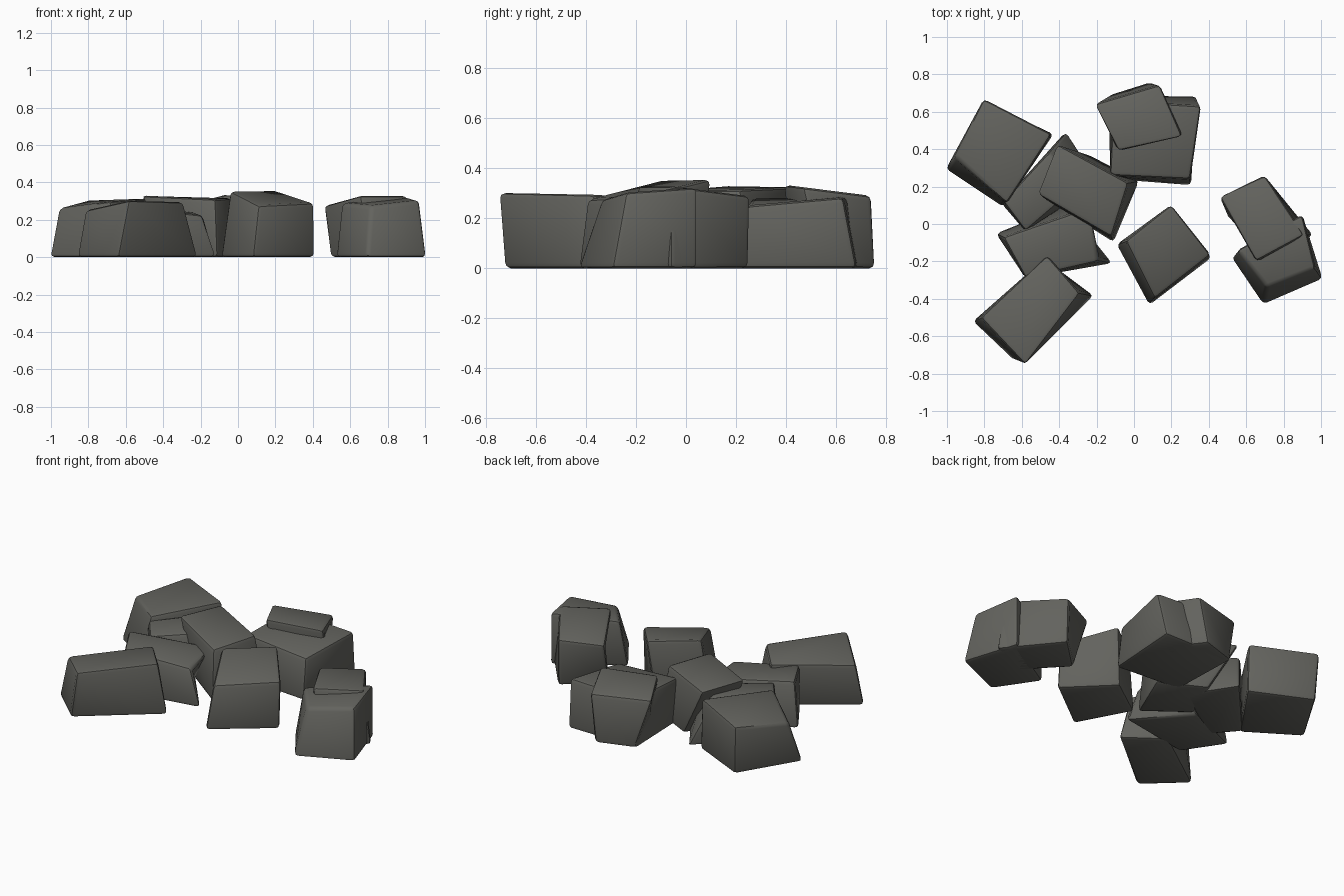
import bpy, bmesh

mat = bpy.data.materials.new("dark grey stone")
mat.diffuse_color = (0.125, 0.125, 0.112, 1)


def stone(name, foot, crown):
    """Skewed block: foot outline on the ground, crown corners (x, y, z), rounded edges."""
    bm = bmesh.new()
    lo = [bm.verts.new((x, y, 0)) for x, y in foot]
    hi = [bm.verts.new(p) for p in crown]
    bm.faces.new(lo)
    bm.faces.new(hi)
    for i in range(4):
        j = (i + 1) % 4
        bm.faces.new((lo[i], lo[j], hi[j], hi[i]))
    bmesh.ops.recalc_face_normals(bm, faces=bm.faces[:])
    bmesh.ops.bevel(bm, geom=bm.edges[:], offset=0.022, offset_type='OFFSET',
                    segments=2, profile=0.5, affect='EDGES', clamp_overlap=True)
    mesh = bpy.data.meshes.new(name)
    bm.to_mesh(mesh)
    bm.free()
    mesh.materials.append(mat)
    ob = bpy.data.objects.new(name, mesh)
    bpy.context.collection.objects.link(ob)
    bpy.ops.object.select_all(action='DESELECT')
    bpy.context.view_layer.objects.active = ob
    ob.select_set(True)
    bpy.ops.object.shade_smooth_by_angle(angle=0.6)


# corners run back, right, front, left
# left cluster
stone("back_left_stone",
      [(-.79, .65), (-.43, .48), (-.70, .09), (-1.01, .29)],
      [(-.805, .67, .305), (-.44, .48, .315), (-.68, .11, .30), (-.96, .36, .26)])
stone("middle_stone",
      [(-.36, .50), (-.18, .22), (-.58, -.04), (-.71, .11)],
      [(-.46, .38, .28), (-.28, .22, .27), (-.58, -.04, .26), (-.70, .12, .27)])
stone("tilted_stone",
      [(-.24, .37), (.03, .23), (-.11, -.10), (-.36, .09)],
      [(-.415, .43, .325), (-.03, .22, .315), (-.12, -.07, .31), (-.52, .16, .33)])
stone("left_stone",
      [(-.38, .10), (-.11, -.21), (-.58, -.29), (-.74, -.05)],
      [(-.23, .09, .24), (-.19, -.20, .225), (-.58, -.29, .27), (-.70, -.07, .28)])
stone("front_left_stone",
      [(-.44, -.22), (-.21, -.385), (-.64, -.73), (-.865, -.52)],
      [(-.465, -.165, .285), (-.29, -.37, .295), (-.58, -.755, .305), (-.82, -.50, .25)])

# centre and back pair
stone("centre_stone",
      [(.16, .07), (.415, -.18), (.08, -.435), (-.095, -.11)],
      [(.20, .105, .358), (.41, -.165, .29), (.11, -.40, .275), (-.045, -.09, .355)])
stone("back_stone",
      [(-.14, .69), (.335, .685), (.305, .205), (-.125, .24)],
      [(-.11, .66, .29), (.36, .63, .285), (.30, .24, .25), (-.13, .26, .28)])
stone("back_upper_stone",
      [(.09, .76), (.25, .55), (-.05, .42), (-.13, .69)],
      [(.14, .745, .29), (.26, .465, .325), (-.085, .39, .335), (-.215, .64, .30)])

# right pair
stone("right_upper_stone",
      [(.70, .255), (.96, -.06), (.73, -.20), (.49, .05)],
      [(.70, .26, .29), (.91, -.06, .33), (.65, -.20, .33), (.455, .15, .275)])
stone("right_stone",
      [(.90, .05), (1.01, -.295), (.69, -.435), (.52, -.18)],
      [(.90, .05, .325), (.97, -.24, .305), (.71, -.34, .275), (.55, -.14, .29)])
